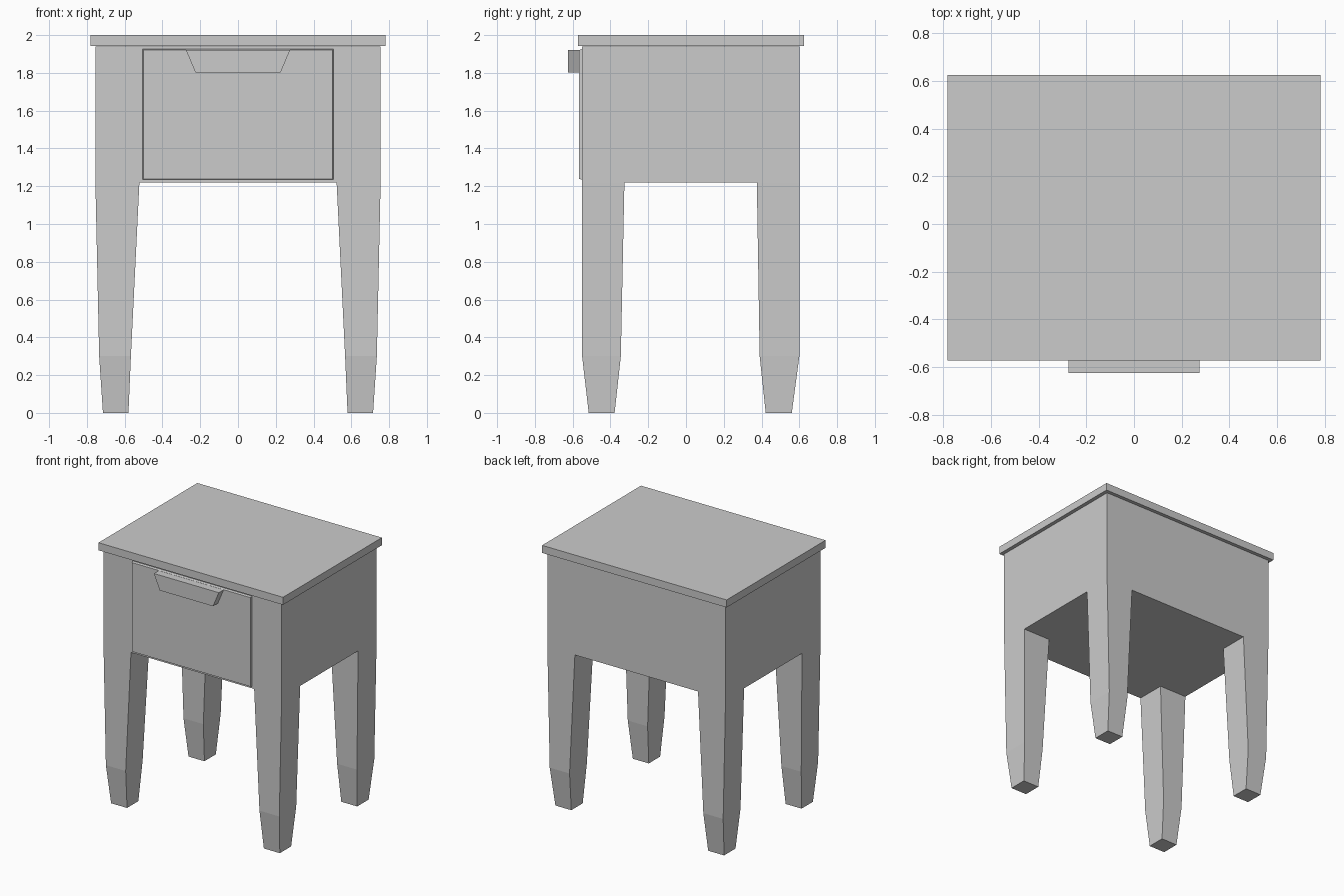
import bpy, bmesh

if "Cube" in bpy.data.objects:
    bpy.data.objects.remove(bpy.data.objects["Cube"])


def finish(name, bm):
    bmesh.ops.recalc_face_normals(bm, faces=bm.faces)
    mesh = bpy.data.meshes.new(name)
    bm.to_mesh(mesh)
    bm.free()
    obj = bpy.data.objects.new(name, mesh)
    bpy.context.collection.objects.link(obj)
    return obj


def bridge(bm, a, b):
    for i in range(len(a)):
        j = (i + 1) % len(a)
        bm.faces.new((a[i], a[j], b[j], b[i]))


def box(name, x, y0, y1, z0, z1):
    bm = bmesh.new()
    low, high = [[bm.verts.new(p) for p in
                  ((-x, y0, z), (x, y0, z), (x, y1, z), (-x, y1, z))] for z in (z0, z1)]
    bridge(bm, low, high)
    bm.faces.new(low)
    bm.faces.new(high)
    return finish(name, bm)


def front_panel(name, outline, y_front, y_back, grow=0.0):
    """Extrude an x-z outline backwards; the back may be slightly larger."""
    bm = bmesh.new()
    zc = sum(z for _, z in outline) / len(outline)
    front = [bm.verts.new((x, y_front, z)) for x, z in outline]
    back = [bm.verts.new((x + (grow if x > 0 else -grow), y_back,
                          z + (grow if z > zc else -grow))) for x, z in outline]
    bridge(bm, front, back)
    bm.faces.new(front)
    bm.faces.new(back)
    return finish(name, bm)


# Cabinet and legs in one shell: a 3 x 3 underside whose corners run into legs
bm = bmesh.new()
xs = (-0.755, -0.522, 0.522, 0.755)
ys = (-0.55, -0.326, 0.375, 0.60)
g = [[bm.verts.new((x, y, 1.22)) for y in ys] for x in xs]

# Leg sections: inner x, outer x, front leg y range, back leg y range, height
sections = ((0.567, 0.735, (-0.55, -0.345), (0.39, 0.60), 0.30),
            (0.58, 0.715, (-0.515, -0.378), (0.422, 0.56), 0.0))
for i in range(3):
    for j in range(3):
        ring = [g[i][j], g[i + 1][j], g[i + 1][j + 1], g[i][j + 1]]
        if i != 1 and j != 1:
            for inner, outer, front, back, z in sections:
                x0, x1 = (-outer, -inner) if i == 0 else (inner, outer)
                y0, y1 = front if j == 0 else back
                lower = [bm.verts.new(p) for p in
                         ((x0, y0, z), (x1, y0, z), (x1, y1, z), (x0, y1, z))]
                bridge(bm, ring, lower)
                ring = lower
        bm.faces.new(ring)

# Cabinet walls and top
rim = ([g[i][0] for i in range(3)] + [g[3][j] for j in range(3)]
       + [g[i][3] for i in (3, 2, 1)] + [g[0][j] for j in (3, 2, 1)])
upper = [bm.verts.new((v.co.x, v.co.y, 1.94)) for v in rim]
bridge(bm, rim, upper)
bm.faces.new(upper)
finish("cabinet_with_legs", bm)

# Table top
box("table_top", 0.782, -0.572, 0.625, 1.942, 2.0)

# Drawer front with slightly chamfered sides
front_panel("drawer_front",
            [(-0.501, 1.239), (0.501, 1.239), (0.501, 1.921), (-0.501, 1.921)],
            -0.567, -0.549, 0.005)

# Trapezoid handle
front_panel("drawer_handle",
            [(-0.226, 1.803), (0.226, 1.803), (0.275, 1.92), (-0.275, 1.92)],
            -0.625, -0.566)
